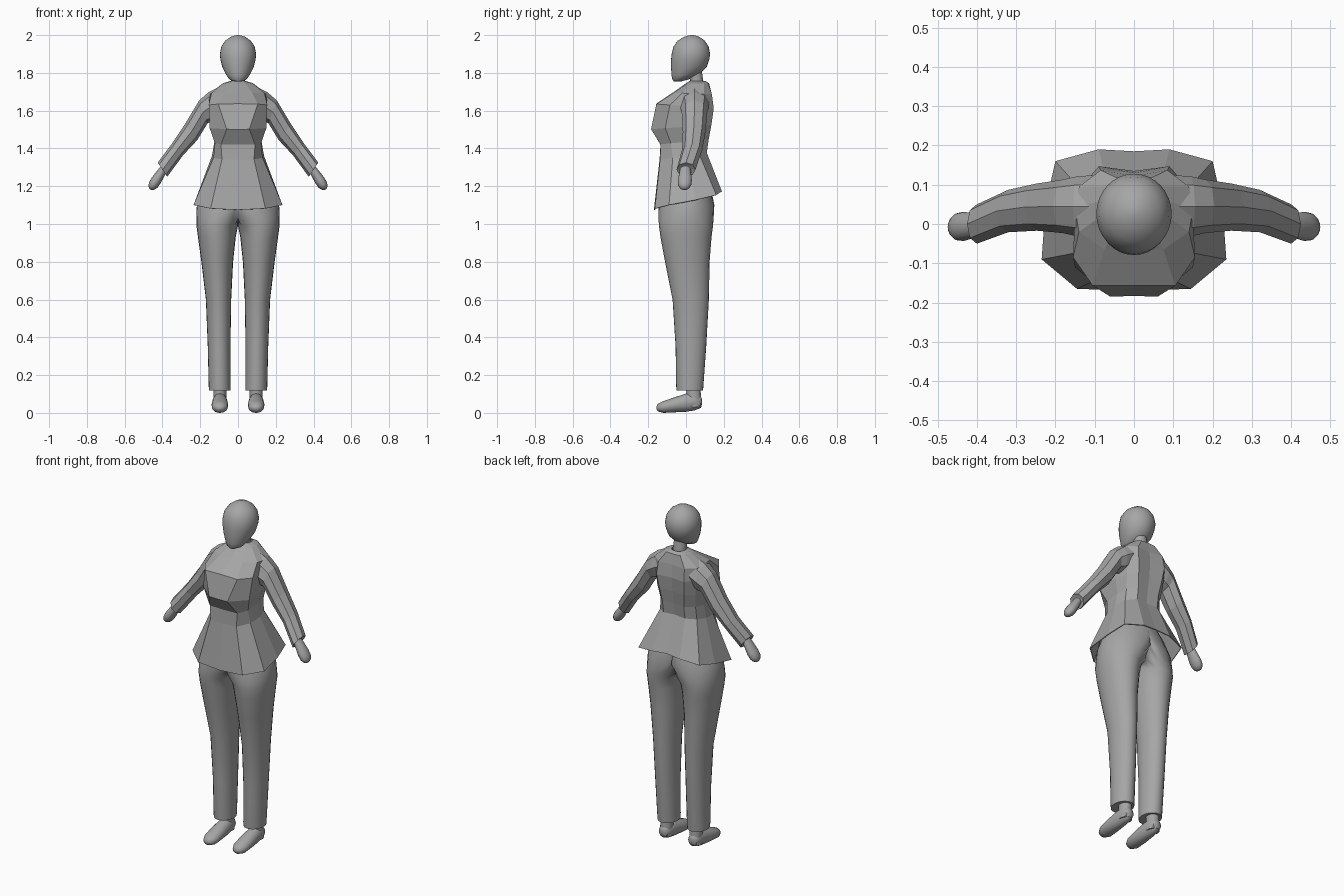
import bpy, bmesh, math
from mathutils import Vector

if "Cube" in bpy.data.objects:
    bpy.data.objects.remove(bpy.data.objects["Cube"])

grey = bpy.data.materials.new("plain grey")
grey.diffuse_color = (0.38, 0.38, 0.38, 1)
grey.use_nodes = True
grey.node_tree.nodes["Principled BSDF"].inputs["Base Color"].default_value = grey.diffuse_color


def loft(name, rings, closed=True, smooth=True, mirror=False, seam=False):
    """Skin a list of rings; closed rings are capped at both ends."""
    bm = bmesh.new()
    rows = [[bm.verts.new(p) for p in ring] for ring in rings]
    n = len(rows[0])
    for a, b in zip(rows, rows[1:]):
        for i in range(n if closed else n - 1):
            j = (i + 1) % n
            bm.faces.new((a[i], a[j], b[j], b[i]))
    if closed:
        bm.faces.new(rows[0][::-1])
        bm.faces.new(rows[-1])
        bmesh.ops.recalc_face_normals(bm, faces=bm.faces[:])
    if seam:  # remove the wall on the mirror plane
        wall = [f for f in bm.faces if all(v.co.x < 1e-5 for v in f.verts)]
        bmesh.ops.delete(bm, geom=wall, context='FACES')
    for f in bm.faces:
        f.smooth = smooth
    mesh = bpy.data.meshes.new(name)
    bm.to_mesh(mesh)
    bm.free()
    mesh.materials.append(grey)
    ob = bpy.data.objects.new(name, mesh)
    bpy.context.collection.objects.link(ob)
    if smooth:
        bpy.ops.object.select_all(action='DESELECT')
        bpy.context.view_layer.objects.active = ob
        ob.select_set(True)
        bpy.ops.object.shade_smooth_by_angle(angle=math.radians(50))
    if mirror:
        ob.modifiers.new("mirror", 'MIRROR')
    return ob


def ellipse(centre, u, v, n):
    """Ring of n points around centre, spanned by the half axes u and v."""
    c, u, v = Vector(centre), Vector(u), Vector(v)
    return [c + u * math.cos(2 * math.pi * i / n) + v * math.sin(2 * math.pi * i / n)
            for i in range(n)]


def level(z, cx, rx, cy, ry, n=24):
    return ellipse((cx, cy, z), (rx, 0, 0), (0, ry, 0), n)


def half_ring(z_front, z_back, y_front, y_back, *corners):
    """Half outline from front centre to back centre, its height easing front to back."""
    outline = [(0, y_front), *corners, (0, y_back)]
    last = len(outline) - 1
    return [(x, y, z_front + (z_back - z_front) * (1 - math.cos(math.pi * i / last)) / 2)
            for i, (x, y) in enumerate(outline)]


# Head: egg with the chin pushed forward
head = [(1.755, -.045, .02, .02), (1.765, -.03, .045, .042), (1.79, -.005, .063, .072),
        (1.83, .015, .083, .094), (1.87, .022, .093, .101), (1.90, .026, .096, .102),
        (1.94, .027, .088, .093), (1.97, .028, .068, .072), (1.99, .03, .04, .042),
        (1.998, .03, .017, .018), (2.0, .03, .004, .004)]
loft("head", [level(z, 0, rx, cy, ry, 32) for z, cy, rx, ry in head])
loft("neck", [level(z, 0, .037, cy, .035) for z, cy in ((1.68, .065), (1.75, .058), (1.83, .045))])

# Jacket: hem, waist, ribs, bust, upper bust, shoulders, collar
jacket = [
    half_ring(1.075, 1.18, -.17, .185,
              (.145, -.165), (.235, -.09), (.225, .05), (.2, .16), (.09, .19)),
    half_ring(1.34, 1.38, -.14, .105,
              (.085, -.137), (.13, -.07), (.138, .01), (.12, .07), (.07, .11)),
    half_ring(1.42, 1.45, -.135, .113,
              (.09, -.135), (.122, -.08), (.125, .01), (.115, .075), (.07, .12)),
    half_ring(1.50, 1.53, -.183, .127,
              (.06, -.185), (.15, -.11), (.145, .02), (.125, .09), (.08, .135)),
    half_ring(1.637, 1.61, -.157, .135,
              (.105, -.157), (.155, -.085), (.15, .03), (.13, .10), (.09, .147)),
    half_ring(1.695, 1.685, -.07, .13,
              (.075, -.065), (.14, -.02), (.15, .04), (.14, .095), (.085, .137)),
    half_ring(1.745, 1.745, 0, .122,
              (.04, .01), (.07, .03), (.08, .06), (.07, .095), (.045, .118)),
]
# The neckline turns in towards the neck
jacket.append([(x * .5, .06 + (y - .06) * .7, z + .012) for x, y, z in jacket[-1]])
ob = loft("jacket", jacket, closed=False, smooth=False, mirror=True)
cloth = ob.modifiers.new("cloth", 'SOLIDIFY')
cloth.thickness = 0.005
cloth.offset = -1

# Sleeves: upper x z, lower x z, centre y, half depth
sleeve = [(.10, 1.725, .09, 1.57, .045, .08), (.155, 1.698, .135, 1.54, .045, .076),
          (.205, 1.655, .16, 1.535, .045, .068), (.28, 1.53, .215, 1.445, .043, .06),
          (.35, 1.425, .29, 1.365, .033, .054), (.425, 1.325, .375, 1.25, 0, .05),
          (.412, 1.313, .383, 1.268, 0, .034)]
loft("sleeves", [ellipse(((a + c) / 2, y, (b + d) / 2), ((a - c) / 2, 0, (b - d) / 2),
                         (0, r, 0), 8) for a, b, c, d, y, r in sleeve],
     smooth=False, mirror=True)

# Hands: flattened mittens along the forearm direction
start, end = Vector((.385, -.003, 1.305)), Vector((.464, -.008, 1.183))
side = Vector((.84, 0, .54))
hand = [(0, .7), (.3, .85), (.6, 1), (.8, .95), (.92, .7), (.98, .4), (1, .1)]
loft("hands", [ellipse(start.lerp(end, t), side * .028 * s, (0, .037 * s, 0), 16)
               for t, s in hand], mirror=True)

# Trousers: one leg that widens to half a pelvis and is mirrored
leg = [(.118, .097, .045, .022, .055), (.118, .097, .057, .02, .07), (.14, .097, .058, .02, .072),
       (.35, .1, .06, .026, .081), (.6, .103, .067, .025, .096), (.8, .11, .084, .007, .118),
       (.93, .112, .1, 0, .135), (.99, .11, .11, 0, .143), (1.03, .09, .131, 0, .146),
       (1.1, .05, .168, .003, .147), (1.2, 0, .18, 0, .13), (1.3, 0, .11, 0, .09)]
loft("trousers", [[(max(0, p.x), p.y, p.z) for p in level(*ring)] for ring in leg],
     mirror=True, seam=True)

# Feet: rounded shoes lofted from heel to toe, with ankles
foot = [(.086, .058, .008, .01), (.078, .058, .027, .032), (.045, .06, .037, .047),
        (0, .054, .04, .048), (-.06, .043, .044, .04), (-.12, .031, .042, .031),
        (-.148, .028, .027, .021), (-.157, .026, .007, .006)]
loft("feet", [ellipse((.096, y, z), (rx, 0, 0), (0, 0, rz), 20) for y, z, rx, rz in foot],
     mirror=True)
loft("ankles", [level(z, .096, r, y, r + .004, 20)
                for z, r, y in ((.03, .034, .043), (.09, .034, .042), (.16, .034, .035))],
     mirror=True)
